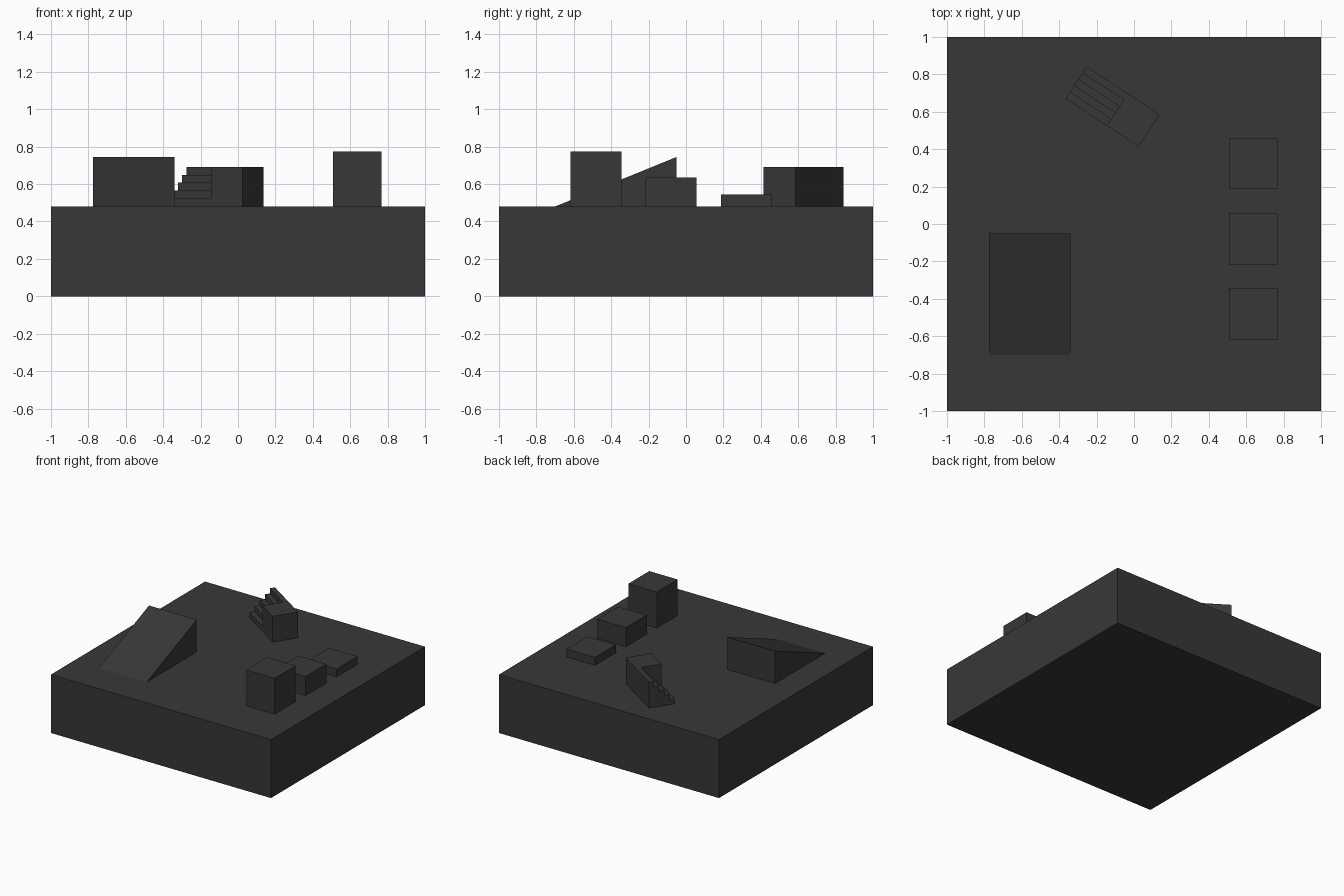
import bpy, bmesh, math
from mathutils import Matrix, Vector

if "Cube" in bpy.data.objects:
    bpy.data.objects.remove(bpy.data.objects["Cube"])

# One dark grey for the whole test platform
grey = bpy.data.materials.new("dark grey")
grey.diffuse_color = (0.039, 0.039, 0.039, 1)
grey.use_nodes = True
grey.node_tree.nodes["Principled BSDF"].inputs["Base Color"].default_value = grey.diffuse_color


def prism(name, profile, length, place):
    """Extrude a (y, z) profile along local +x, then place it in the world."""
    bm = bmesh.new()
    face = bm.faces.new([bm.verts.new((0, y, z)) for y, z in profile])
    ext = bmesh.ops.extrude_face_region(bm, geom=[face])
    verts = [g for g in ext["geom"] if isinstance(g, bmesh.types.BMVert)]
    bmesh.ops.translate(bm, verts=verts, vec=(length, 0, 0))
    bmesh.ops.recalc_face_normals(bm, faces=bm.faces)
    mesh = bpy.data.meshes.new(name)
    bm.to_mesh(mesh)
    bm.free()
    mesh.materials.append(grey)
    obj = bpy.data.objects.new(name, mesh)
    obj.matrix_world = place
    bpy.context.collection.objects.link(obj)
    return obj


def box(name, corner, size):
    w, d, h = size
    return prism(name, [(0, 0), (d, 0), (d, h), (0, h)], w,
                 Matrix.Translation(Vector(corner)))


TOP = 0.48

# Base slab
box("base", (-1, -1, 0), (2, 2, TOP))

# Ramp rising toward the back
prism("ramp", [(0, 0), (0.65, 0), (0.65, 0.265)], 0.434,
      Matrix.Translation((-0.774, -0.70, TOP)))

# Three boxes of decreasing height
for name, y, h in (("tall_box", -0.617, 0.295),
                   ("medium_box", -0.216, 0.156),
                   ("low_box", 0.186, 0.065)):
    box(name, (0.508, y, TOP), (0.258, 0.271, h))

# Landing block, turned, with a flight of five steps cut into its left half
length, depth, height, n = 0.467, 0.205, 0.212, 5
place = Matrix.Translation((-0.366, 0.671, TOP)) @ Matrix.Rotation(math.radians(-33.3), 4, 'Z')
stairs = prism("stairs_and_landing", [(0, 0), (depth, 0), (depth, height), (0, height)],
               length, place)

# Stepped cutter that overshoots the front, left and top of the block
tread, rise = depth / n, height / n
cut = [(-0.05, rise)]
for i in range(1, n):
    cut += [(i * tread, i * rise), (i * tread, (i + 1) * rise)]
cut[-1] = ((n - 1) * tread, height + 0.05)
cut.append((-0.05, height + 0.05))
cutter = prism("step_cutter", cut, 0.264 + 0.05, place @ Matrix.Translation((-0.05, 0, 0)))
cutter.hide_render = True
cutter.display_type = 'WIRE'

mod = stairs.modifiers.new("cut steps", 'BOOLEAN')
mod.operation = 'DIFFERENCE'
mod.solver = 'EXACT'
mod.object = cutter
